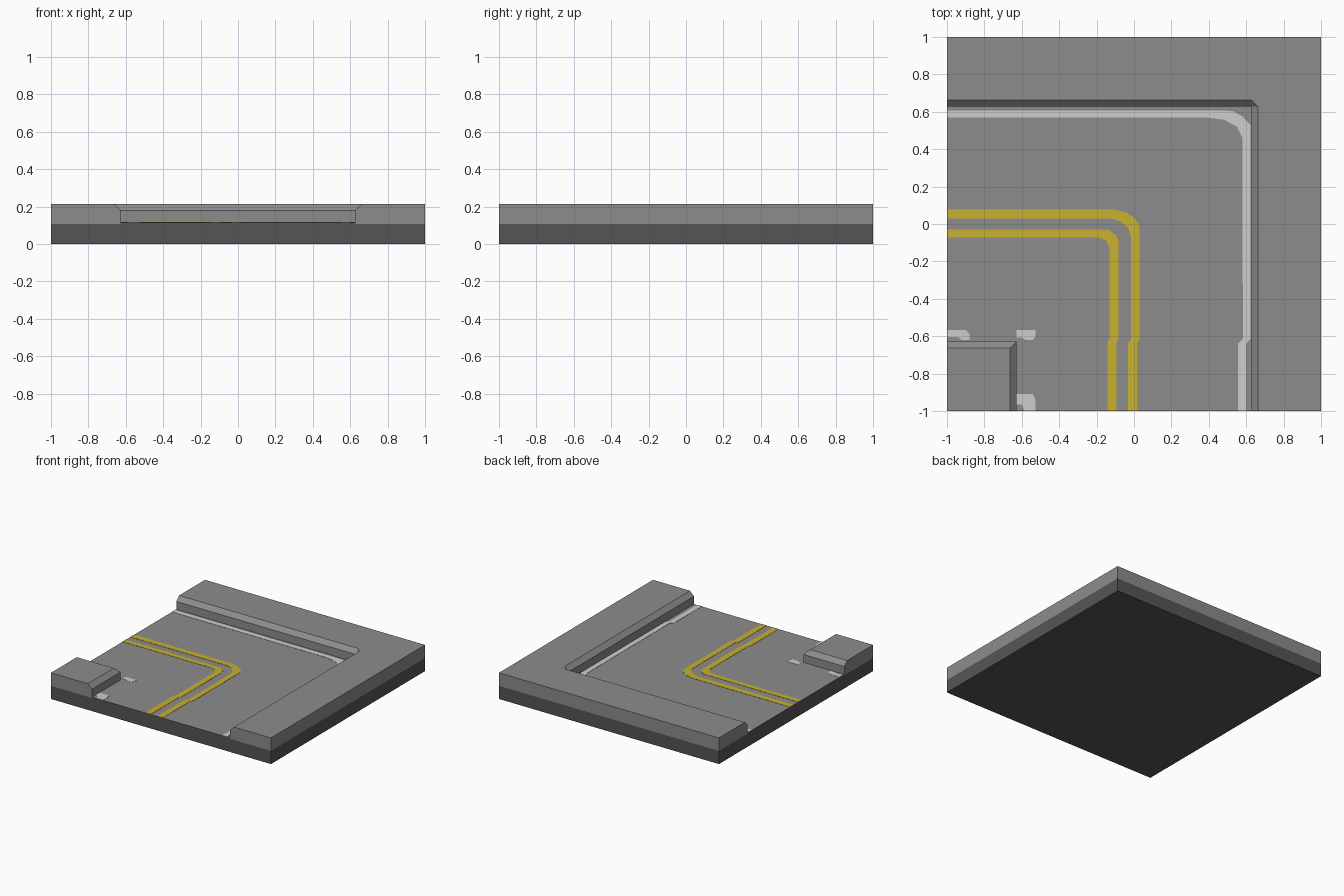
import bpy
import bmesh

if "Cube" in bpy.data.objects:
    bpy.data.objects.remove(bpy.data.objects["Cube"])

SEAM, ROAD, LIP, TOP = 0.108, 0.115, 0.18, 0.215   # heights
K, C = 0.627, 0.664                                # kerb foot and kerb top


def material(name, rgb):
    m = bpy.data.materials.new(name)
    m.diffuse_color = (*rgb, 1)
    m.use_nodes = True
    m.node_tree.nodes["Principled BSDF"].inputs["Base Color"].default_value = m.diffuse_color
    return m


DARK = material("dark foundation", (0.091, 0.091, 0.091))
GRAY = material("pavement gray", (0.263, 0.263, 0.263))
YELLOW = material("yellow paint", (0.58, 0.44, 0.03))
WHITE = material("white paint", (0.61, 0.61, 0.61))


def loft(name, rings, side, top, bottom=False):
    """Stack counter-clockwise outlines [(z, points)] into a solid."""
    bm = bmesh.new()
    vs = [[bm.verts.new((x, y, z)) for x, y in pts] for z, pts in rings]
    n = len(vs[0])
    for a, b in zip(vs, vs[1:]):
        for i in range(n):
            j = (i + 1) % n
            bm.faces.new((a[i], a[j], b[j], b[i]))
    bm.faces.new(vs[-1]).material_index = 1
    if bottom:
        bm.faces.new(vs[0][::-1])
    bmesh.ops.remove_doubles(bm, verts=bm.verts[:], dist=1e-5)
    me = bpy.data.meshes.new(name)
    bm.to_mesh(me)
    bm.free()
    me.materials.append(side)
    me.materials.append(top)
    ob = bpy.data.objects.new(name, me)
    bpy.context.collection.objects.link(ob)


def paint(name, pts, mat):
    """Thin painted plate lying on the road."""
    loft(name, [(ROAD, pts), (ROAD + 0.002, pts)], mat, mat)


# foundation slab
square = [(-1, -1), (1, -1), (1, 1), (-1, 1)]
loft("foundation", [(0, square), (SEAM, square)], DARK, DARK, True)

# road surface turning the corner
road = [(-1, -K), (-K, -K), (-K, -1), (K, -1), (K, K), (-1, K)]
loft("road", [(SEAM, road), (ROAD, road)], DARK, GRAY)


# outer L-shaped sidewalk with sloped kerb
def outer(c):
    return [(1, -1), (1, 1), (-1, 1), (-1, c), (K, c), (c, K), (c, -1)]


loft("outer_sidewalk", [(SEAM, outer(K)), (LIP, outer(K)), (TOP, outer(C))], GRAY, GRAY)


# inner corner sidewalk with sloped kerb
def inner(c):
    return [(-1, -1), (-c, -1), (-c, -c), (-1, -c)]


loft("inner_sidewalk", [(SEAM, inner(K)), (LIP, inner(K)), (TOP, inner(C))], GRAY, GRAY)

# yellow centre lines: straight, rounded corner, small jog near the front
paint("outer_centre_line", [
    (-1, 0.03), (-0.12, 0.03), (-0.07, 0.013), (-0.03, -0.025), (-0.016, -0.07),
    (-0.016, -0.615), (-0.033, -0.64), (-0.033, -1), (0.015, -1), (0.015, -0.64),
    (0.03, -0.615), (0.03, -0.01), (0.005, 0.03), (-0.04, 0.06), (-0.1, 0.078),
    (-1, 0.078)], YELLOW)
paint("inner_centre_line", [
    (-1, -0.071), (-0.19, -0.071), (-0.15, -0.088), (-0.13, -0.13),
    (-0.13, -0.615), (-0.142, -0.63), (-0.142, -1), (-0.093, -1), (-0.093, -0.63),
    (-0.082, -0.615), (-0.082, -0.09), (-0.1, -0.055), (-0.14, -0.029),
    (-1, -0.029)], YELLOW)

# white edge line
paint("edge_line", [
    (-1, 0.57), (0.38, 0.57), (0.48, 0.558), (0.55, 0.52), (0.58, 0.46),
    (0.582, -0.615), (0.556, -0.64), (0.556, -1), (0.6, -1), (0.6, -0.64),
    (0.622, -0.615), (0.622, 0.53), (0.58, 0.575), (0.53, 0.603), (0.46, 0.608),
    (-1, 0.608)], WHITE)

# white marks around the inner corner
paint("left_mark", [
    (-1, -0.605), (-0.94, -0.605), (-0.92, -0.62), (-0.88, -0.62),
    (-0.88, -0.585), (-0.9, -0.566), (-1, -0.566)], WHITE)
paint("corner_mark", [
    (-K, -0.608), (-0.6, -0.608), (-0.58, -0.62), (-0.54, -0.62),
    (-0.527, -0.6), (-0.527, -0.566), (-K, -0.566)], WHITE)
paint("front_mark", [
    (-K, -0.965), (-0.6, -0.965), (-0.585, -1), (-0.527, -1),
    (-0.527, -0.94), (-0.54, -0.908), (-K, -0.908)], WHITE)
